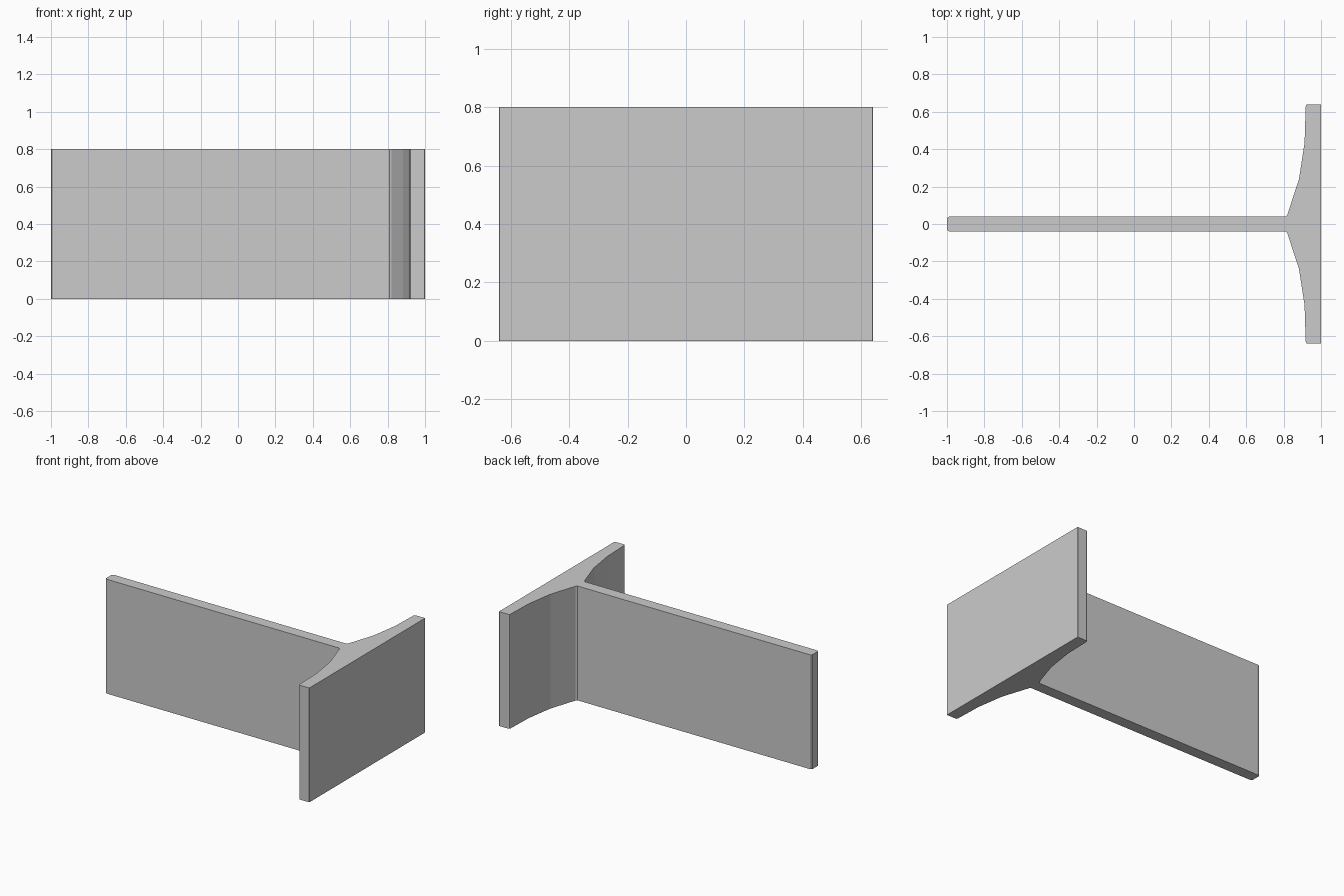
import bpy, bmesh

if "Cube" in bpy.data.objects:
    bpy.data.objects.remove(bpy.data.objects["Cube"])

HEIGHT = 0.8

# Half of the T-shaped cross-section, from web end to flange face
half = [(-1.0, 0.03), (-0.995, 0.037), (-0.983, 0.04), (0.81, 0.04), (0.82, 0.05),
        (0.882, 0.24), (0.912, 0.435), (0.918, 0.627), (0.921, 0.637),
        (0.93, 0.64), (0.997, 0.64), (1.0, 0.637)]

# Mirror across the web centre line to close the outline
outline = [(x, -y) for x, y in half] + [(x, y) for x, y in reversed(half)]

# Extrude the section upwards
bm = bmesh.new()
base = bm.faces.new([bm.verts.new((x, y, 0)) for x, y in outline])
res = bmesh.ops.extrude_face_region(bm, geom=[base], use_keep_orig=True)
top = [v for v in res["geom"] if isinstance(v, bmesh.types.BMVert)]
bmesh.ops.translate(bm, verts=top, vec=(0, 0, HEIGHT))
bmesh.ops.recalc_face_normals(bm, faces=bm.faces)

mesh = bpy.data.meshes.new("t_beam")
bm.to_mesh(mesh)
bm.free()
beam = bpy.data.objects.new("t_beam", mesh)
bpy.context.collection.objects.link(beam)
